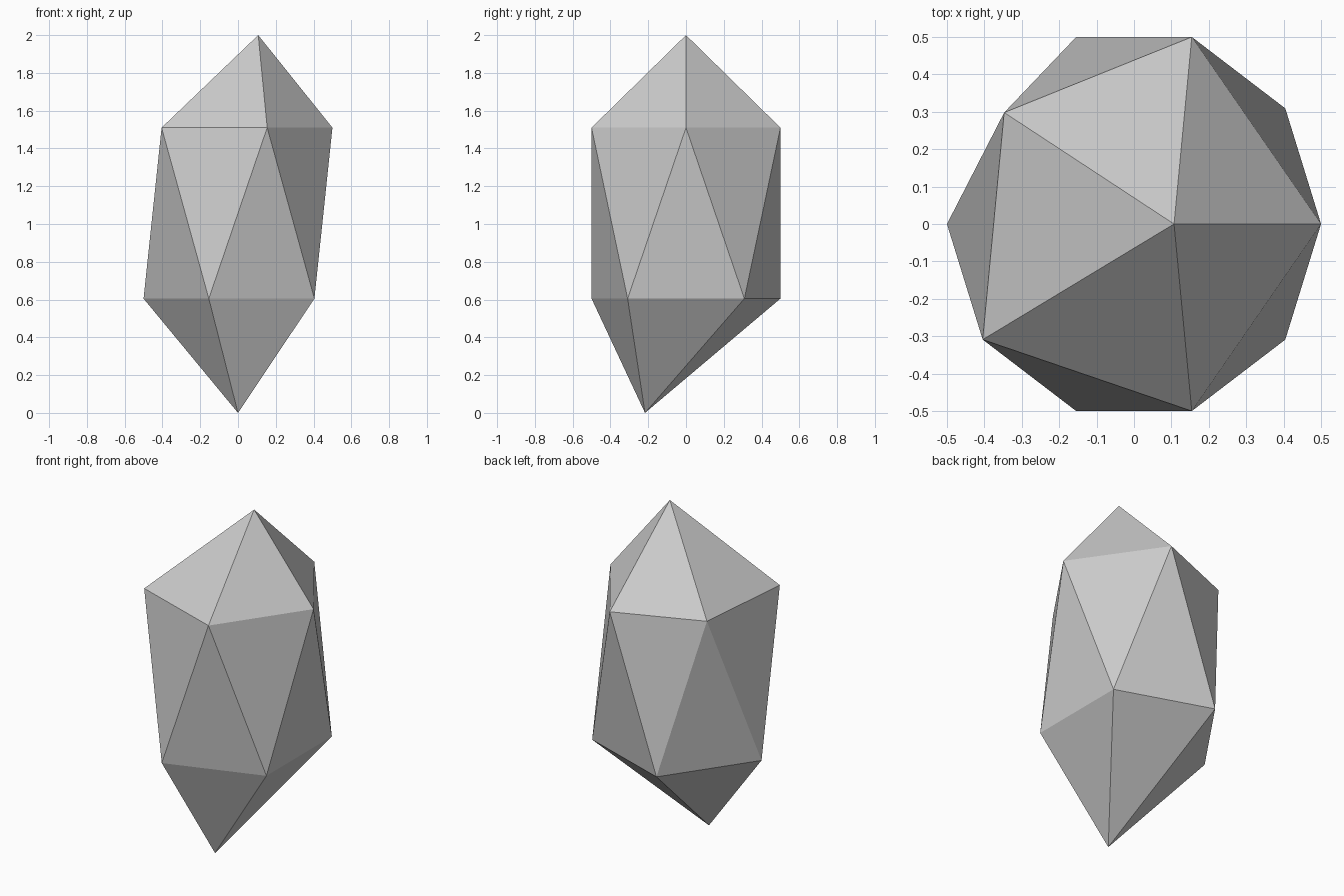
import bpy, bmesh, math

if "Cube" in bpy.data.objects:
    bpy.data.objects.remove(bpy.data.objects["Cube"])

SIDES = 5
Y_STRETCH = 0.5 / (0.5 * math.sin(math.radians(72)))  # footprint is 1 x 1

bm = bmesh.new()


def ring(z, turn):
    """Pentagon of vertices at height z, rotated by turn degrees."""
    verts = []
    for i in range(SIDES):
        a = math.radians(360 / SIDES * i + turn)
        verts.append(bm.verts.new((0.5 * math.cos(a), 0.5 * math.sin(a) * Y_STRETCH, z)))
    return verts


# Staggered rings and the two off-centre tips
upper = ring(1.51, 0)
lower = ring(0.605, 36)
tip = bm.verts.new((0.107, 0, 2))
base = bm.verts.new((0, -0.217, 0))

# One upper corner is chipped slightly inward
upper[2].co.x, upper[2].co.y = -0.347, 0.298

# Crown, triangulated waist and lower point
for i in range(SIDES):
    j = (i + 1) % SIDES
    bm.faces.new((tip, upper[i], upper[j]))
    bm.faces.new((upper[i], lower[i], upper[j]))
    bm.faces.new((lower[i], lower[j], upper[j]))
    bm.faces.new((base, lower[j], lower[i]))

bmesh.ops.recalc_face_normals(bm, faces=bm.faces)
mesh = bpy.data.meshes.new("crystal")
bm.to_mesh(mesh)
bm.free()
bpy.context.collection.objects.link(bpy.data.objects.new("crystal", mesh))
